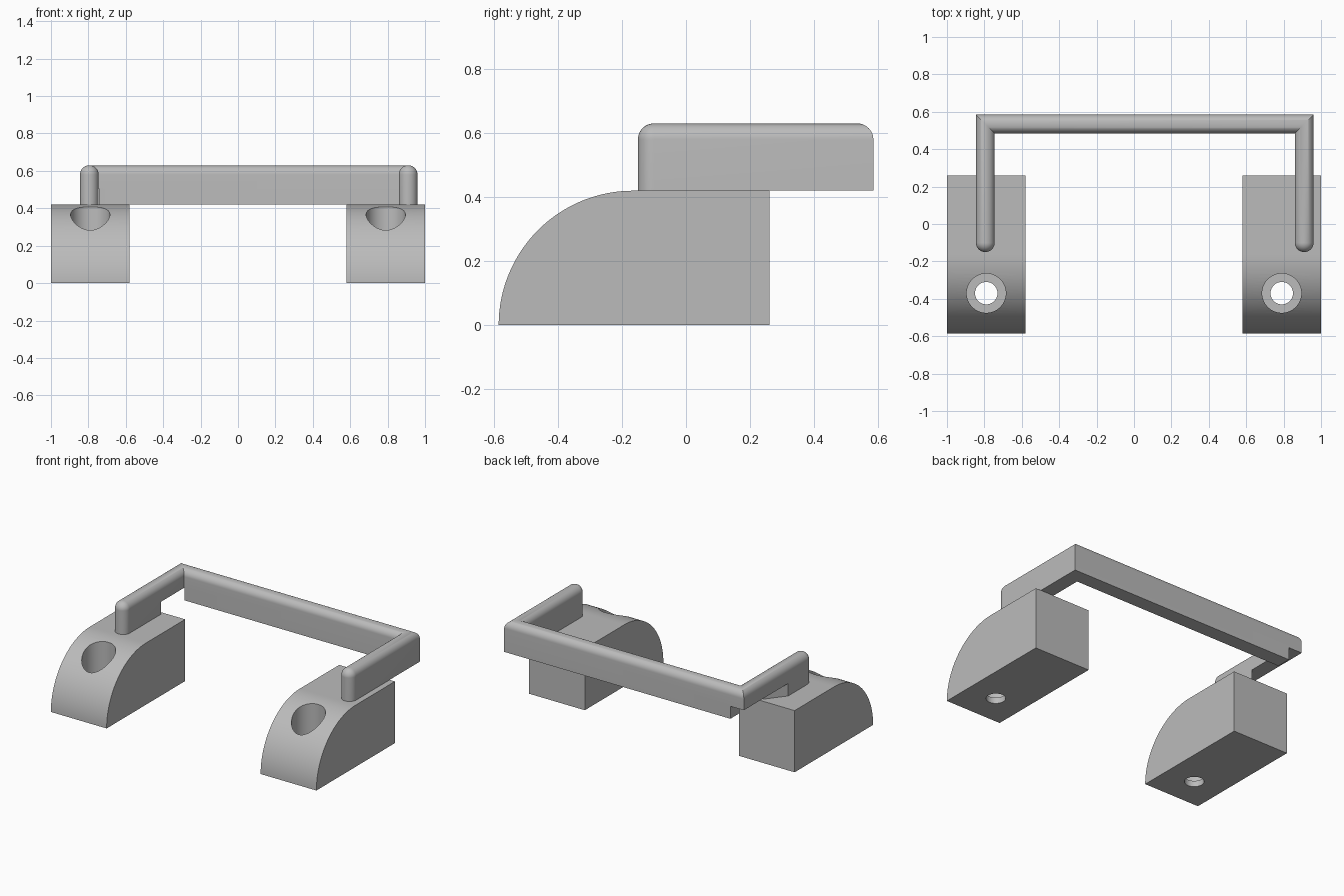
import bpy, bmesh, math
from mathutils import Vector

if "Cube" in bpy.data.objects:
    bpy.data.objects.remove(bpy.data.objects["Cube"])

grey = bpy.data.materials.new("mid grey")
grey.use_nodes = True
colour = (0.5, 0.5, 0.5, 1)
grey.diffuse_color = colour
grey.node_tree.nodes["Principled BSDF"].inputs["Base Color"].default_value = colour


def loft(name, rings):
    """Skin equal-sized closed rings and cap both ends."""
    bm = bmesh.new()
    loops = [[bm.verts.new(p) for p in ring] for ring in rings]
    n = len(loops[0])
    for a, b in zip(loops, loops[1:]):
        for i in range(n):
            j = (i + 1) % n
            bm.faces.new((a[i], a[j], b[j], b[i]))
    bm.faces.new(loops[0])
    bm.faces.new(loops[-1])
    bmesh.ops.recalc_face_normals(bm, faces=bm.faces)
    mesh = bpy.data.meshes.new(name)
    bm.to_mesh(mesh)
    bm.free()
    mesh.materials.append(grey)
    obj = bpy.data.objects.new(name, mesh)
    bpy.context.collection.objects.link(obj)
    return obj


def cylinder(name, x, y, radius, z0, z1, sides=64):
    angles = [2 * math.pi * i / sides for i in range(sides)]
    return loft(name, [[(x + radius * math.cos(a), y + radius * math.sin(a), z)
                        for a in angles] for z in (z0, z1)])


def cut(obj, cutters):
    """Subtract the cutters, bake the result and drop the helpers."""
    for c in cutters:
        c.hide_render = True
        mod = obj.modifiers.new("cut", "BOOLEAN")
        mod.operation, mod.solver, mod.object = "DIFFERENCE", "EXACT", c
    graph = bpy.context.evaluated_depsgraph_get()
    mesh = bpy.data.meshes.new_from_object(obj.evaluated_get(graph))
    obj.modifiers.clear()
    obj.data = mesh
    for c in cutters:
        bpy.data.objects.remove(c)


def smooth(obj):
    bpy.ops.object.select_all(action="DESELECT")
    obj.select_set(True)
    bpy.context.view_layer.objects.active = obj
    bpy.ops.object.shade_smooth_by_angle(angle=math.radians(30))


# Mounting blocks: quarter-round front, counterbored screw hole
FRONT, BACK, TOP = -0.585, 0.26, 0.42
profile = [(BACK, 0), (BACK, TOP)]
for i in range(33):
    a = math.pi / 2 * (1 + i / 32)
    profile.append((FRONT + TOP + TOP * math.cos(a), TOP * math.sin(a)))
for side, label in ((-1, "right"), (1, "left")):
    cx = 0.79 * side
    block = loft(label + "_mounting_block",
                 [[(cx + dx, y, z) for y, z in profile] for dx in (-0.21, 0.21)])
    cut(block, [cylinder("counterbore", cx, -0.37, 0.105, 0.04, 0.6),
                cylinder("screw_hole", cx, -0.37, 0.06, -0.1, 0.2)])
    smooth(block)

# Handle: round-topped bar swept along two arms and a rear rail, mitred corners
R, ROUND_Z = 0.05, 0.58
X0, X1, Y0, Y1 = -0.795, 0.91, -0.1, 0.535


def section(x, y, side, w=R):
    s = Vector((side[0], side[1], 0)) * w
    c = Vector((x, y, 0))
    ring = [c + s + Vector((0, 0, TOP)), c - s + Vector((0, 0, TOP))]
    for i in range(25):
        a = math.pi * (1 - i / 24)
        ring.append(c + s * math.cos(a) + Vector((0, 0, ROUND_Z + w * math.sin(a))))
    return ring


def arm_end(x, side):
    """Sections from the domed tip back to full width."""
    rings = []
    for i in range(13):
        a = math.pi / 2 * i / 12
        rings.append(section(x, Y0 - R * math.cos(a), side, max(R * math.sin(a), 0.0008)))
    return rings


rings = arm_end(X0, (-1, 0))
rings += [section(X0, Y1, (-1, 1)), section(X1, Y1, (1, 1))]
rings += arm_end(X1, (1, 0))[::-1]
handle = loft("handle_bar", rings)

# Relief under the right arm, behind its block, with a slanted front wall
inner = X0 + R + 0.001
plan = [(inner, 0.236), (inner, 0.7), (-0.95, 0.7), (-0.95, -0.025)]
cut(handle, [loft("relief_cutter", [[(x, y, z) for x, y in plan] for z in (0.3, 0.505)])])
smooth(handle)
